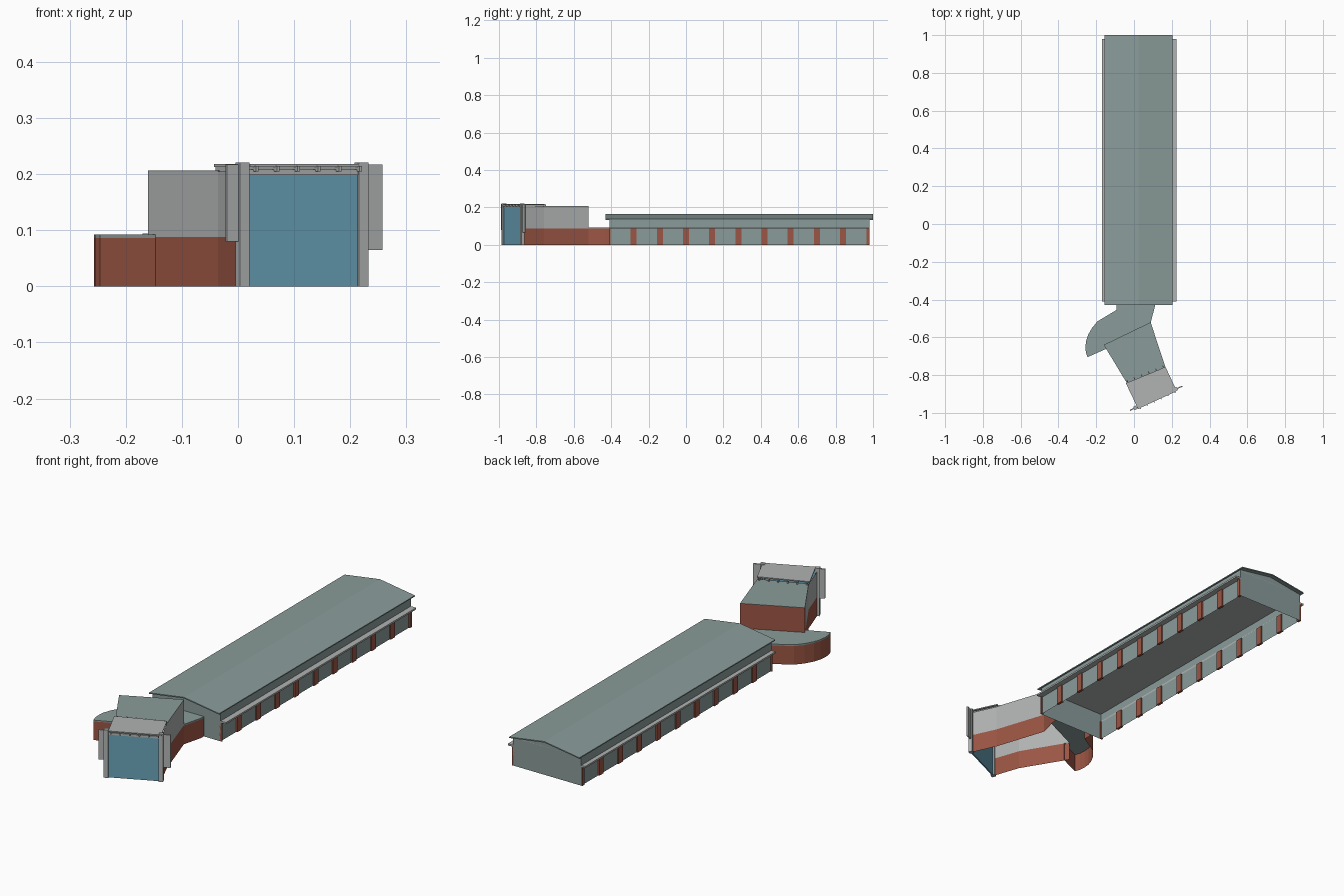
import bpy, math
from mathutils import Vector

if "Cube" in bpy.data.objects:
    bpy.data.objects.remove(bpy.data.objects["Cube"])


def material(name, rgb):
    m = bpy.data.materials.new(name)
    m.diffuse_color = (*rgb, 1)
    m.use_nodes = True
    m.node_tree.nodes["Principled BSDF"].inputs["Base Color"].default_value = m.diffuse_color
    return m


BRICK = material("brick red brown", (0.33, 0.092, 0.058))
GREEN = material("grey green", (0.255, 0.335, 0.322))
GREY = material("light grey", (0.44, 0.45, 0.45))
GLASS = material("glass blue", (0.14, 0.36, 0.48))


def make(name, verts, faces, mat):
    me = bpy.data.meshes.new(name)
    me.from_pydata([tuple(v) for v in verts], [], faces)
    me.materials.append(mat)
    me.update()
    ob = bpy.data.objects.new(name, me)
    bpy.context.collection.objects.link(ob)
    return ob


def prism(name, pts, z0, z1, mat):
    """Solid plate from a counter-clockwise outline."""
    n = len(pts)
    v = [(x, y, z0) for x, y in pts] + [(x, y, z1) for x, y in pts]
    f = [tuple(range(n - 1, -1, -1)), tuple(range(n, 2 * n))]
    f += [(i, (i + 1) % n, n + (i + 1) % n, n + i) for i in range(n)]
    return make(name, v, f, mat)


def wall(name, pts, z0, z1, mat):
    """Thin upright wall along an open counter-clockwise path."""
    n = len(pts)
    v = [(x, y, z0) for x, y in pts] + [(x, y, z1) for x, y in pts]
    return make(name, v, [(i, i + 1, n + i + 1, n + i) for i in range(n - 1)], mat)


def box(name, x0, x1, y0, y1, z0, z1, mat):
    return prism(name, [(x0, y0), (x1, y0), (x1, y1), (x0, y1)], z0, z1, mat)


def bar(name, a, b, width, z0, z1, mat):
    """Upright bar of given width between two plan points."""
    a, b = Vector(a), Vector(b)
    d = (b - a).normalized()
    s = Vector((d.y, -d.x)) * width / 2
    return prism(name, [a + s, b + s, b - s, a - s], z0, z1, mat)


# ---- long hall ----
X0, X1, Y0, Y1, XM = -0.15, 0.198, -0.41, 0.98, 0.025
EAVE, RIDGE = 0.137, 0.165
wall("hall_walls", [(X0, Y0), (X1, Y0), (X1, Y1), (X0, Y1), (X0, Y0)], 0, EAVE, GREEN)
for name, y in (("front_gable", Y0), ("back_gable", Y1)):
    make(name, [(X0, y, EAVE - 0.002), (X1, y, EAVE - 0.002), (XM, y, RIDGE - 0.004)],
         [(0, 1, 2) if y < 0 else (2, 1, 0)], GREEN)
box("hall_ceiling", X0, X1, Y0, Y1, 0.128, 0.132, GREY)

# gabled roof plate
prof = [(-0.155, 0.133), (XM, RIDGE - 0.005), (0.205, 0.133),
        (0.205, 0.138), (XM, RIDGE), (-0.155, 0.138)]
rv = [(x, y, z) for y in (-0.43, 1.0) for x, z in prof]
rf = [(i, (i + 1) % 6, 6 + (i + 1) % 6, 6 + i)[::-1] for i in range(6)]
rf += [(0, 1, 4, 5), (1, 2, 3, 4), (11, 10, 7, 6), (10, 9, 8, 7)]
make("hall_roof", rv, rf, GREEN)

# side ledges and brick piers
for side, xw, xo in (("left", X0, -0.17), ("right", X1, 0.225)):
    box(side + "_ledge", min(xw, xo), max(xw, xo), Y0, Y1, 0.086, 0.094, GREY)
    for i in range(11):
        c = -0.42 + 0.14 * i
        box(f"{side}_pier_{i}", xw - 0.006, xw + 0.006,
            max(c - 0.016, Y0), min(c + 0.016, Y1), 0, 0.087, BRICK)

# ---- rounded link building ----
curve = [(-0.093, -0.41), (-0.093, -0.455), (-0.193, -0.515), (-0.222, -0.55), (-0.243, -0.587),
         (-0.254, -0.62), (-0.257, -0.65), (-0.255, -0.68), (-0.246, -0.705), (-0.145, -0.66)]
right = [(0.088, -0.525), (0.112, -0.43), (0.112, -0.41)]
wall("link_curved_wall", curve, 0, 0.086, BRICK)
wall("link_right_wall", right, 0, 0.086, BRICK)
prism("link_roof", curve + [(-0.16, -0.64)] + right, 0.085, 0.092, GREEN)

# ---- entrance tower ----
BL, BR, MR, ML = (-0.16, -0.64), (0.088, -0.52), (0.167, -0.76), (-0.036, -0.845)
PL, PR = Vector((0.008, -0.973)), Vector((0.22, -0.875))
for side, path in (("left", [BL, ML, PL]), ("right", [PR, MR, BR])):
    wall(side + "_tower_base", path, 0, 0.088, BRICK)
    wall(side + "_tower_upper", path, 0.088, 0.205, GREY)
wall("tower_back_wall", [BR, BL], 0.088, 0.205, BRICK)
prism("tower_roof", [BL, ML, MR, BR], 0.199, 0.206, GREEN)

# glazed front with posts, fins and beam
d = (PR - PL).normalized()
fwd = Vector((d.y, -d.x))
bar("front_glass", PL, PR, 0.006, 0, 0.199, GLASS)
bar("front_beam", PL, PR, 0.012, 0.198, 0.208, GREY)
for name, p, out, z in (("left", PL, -d, 0.08), ("right", PR, d, 0.065)):
    bar(name + "_post", p - d * 0.0095, p + d * 0.0095, 0.019, 0, 0.221, GREY)
    bar(name + "_fin", p, p + out * (0.032 if z > 0.07 else 0.04), 0.006, z, 0.217, GREY)

# canopy on ribs
CL, CR = PL + d * 0.01 + fwd * 0.011, PR + d * 0.002 + fwd * 0.011
KL, KR = Vector((-0.043, -0.843)), Vector((0.167, -0.757))
prism("canopy", [CL, CR, KR, KL], 0.213, 0.218, GREY)
for i in range(6):
    t = 0.05 + 0.18 * i
    a, b = CL.lerp(CR, t), KL.lerp(KR, t)
    e = (b - a).normalized() * 0.012
    bar(f"canopy_rib_{i}", a - e * 0.5, b + e, 0.005, 0.205, 0.2145, GREY)
